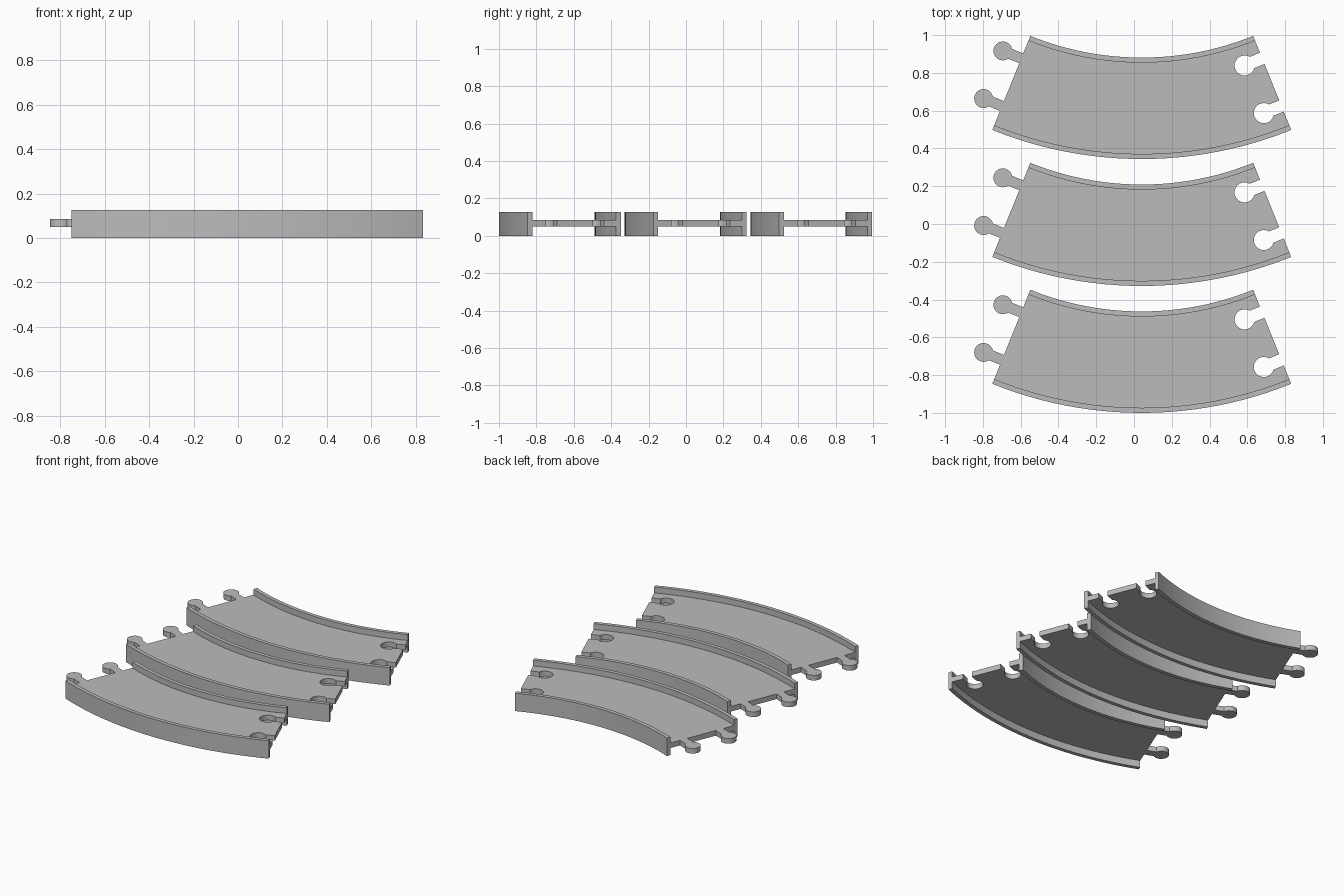
import bpy, bmesh, math
from mathutils import Vector

if "Cube" in bpy.data.objects:
    bpy.data.objects.remove(bpy.data.objects["Cube"])

HALF = math.radians(22)          # half the bend angle of a track piece
R_IN, R_OUT = 1.575, 2.112       # inner and outer radius of the bend
RAIL_W, HEIGHT = 0.027, 0.126    # side wall width and height
DECK_Z0, DECK_Z1 = 0.049, 0.085  # bottom and top of the deck
CX, CY = 0.041, 1.784            # centre of the bend for the middle piece
PITCH = 0.672                    # spacing of the three pieces
JOINTS = (1.703, 1.975)          # radii of the connectors
SEGS = 24

grey = bpy.data.materials.new("light_grey")
grey.diffuse_color = (0.5, 0.5, 0.5, 1)
grey.use_nodes = True
grey.node_tree.nodes["Principled BSDF"].inputs["Base Color"].default_value = grey.diffuse_color


def arc_point(radius, angle):
    return Vector((radius * math.sin(angle), -radius * math.cos(angle)))


def end_point(side, u, t):
    """Point at radius u on the end line, t outwards from it."""
    along = arc_point(1, side * HALF)
    out = Vector((side * math.cos(HALF), math.sin(HALF)))
    return along * u + out * t


def connector(side, u, r, w, depth):
    """Round keyhole outline: a peg on the left end, a socket on the right."""
    phi = math.asin(w / r)
    pts = [end_point(side, u + side * w, 0)]
    for i in range(25):
        a = phi + (2 * math.pi - 2 * phi) * i / 24
        pts.append(end_point(side, u + side * r * math.sin(a),
                             -side * depth + side * r * math.cos(a)))
    pts.append(end_point(side, u - side * w, 0))
    return pts


def arc(radius, start, end):
    return [arc_point(radius, start + (end - start) * i / SEGS) for i in range(SEGS + 1)]


def extrude_outline(name, outline, z0, z1, offset):
    bm = bmesh.new()
    face = bm.faces.new([bm.verts.new((p.x + CX, p.y + CY + offset, z0)) for p in outline])
    new = bmesh.ops.extrude_face_region(bm, geom=[face])["geom"]
    top = [g for g in new if isinstance(g, bmesh.types.BMVert)]
    bmesh.ops.translate(bm, vec=(0, 0, z1 - z0), verts=top)
    bmesh.ops.recalc_face_normals(bm, faces=bm.faces)
    mesh = bpy.data.meshes.new(name)
    bm.to_mesh(mesh)
    bm.free()
    mesh.materials.append(grey)
    obj = bpy.data.objects.new(name, mesh)
    bpy.context.collection.objects.link(obj)
    obj.select_set(True)
    bpy.context.view_layer.objects.active = obj


# Deck outline with sockets on the right end and pegs on the left end
deck = arc(R_OUT - 0.01, -HALF, HALF)
for u in reversed(JOINTS):
    deck += connector(1, u, 0.053, 0.032, 0.101)
deck += arc(R_IN + 0.01, HALF, -HALF)
for u in JOINTS:
    deck += connector(-1, u, 0.05, 0.028, 0.105)


# Side wall outlines
def wall(r0, r1):
    return arc(r1, -HALF, HALF) + arc(r0, HALF, -HALF)


for label, offset in (("front", -PITCH), ("middle", 0), ("back", PITCH)):
    extrude_outline(label + "_track_deck", deck, DECK_Z0, DECK_Z1, offset)
    extrude_outline(label + "_inner_wall", wall(R_IN, R_IN + RAIL_W), 0, HEIGHT, offset)
    extrude_outline(label + "_outer_wall", wall(R_OUT - RAIL_W, R_OUT), 0, HEIGHT, offset)

bpy.ops.object.shade_smooth_by_angle(angle=math.radians(30))
